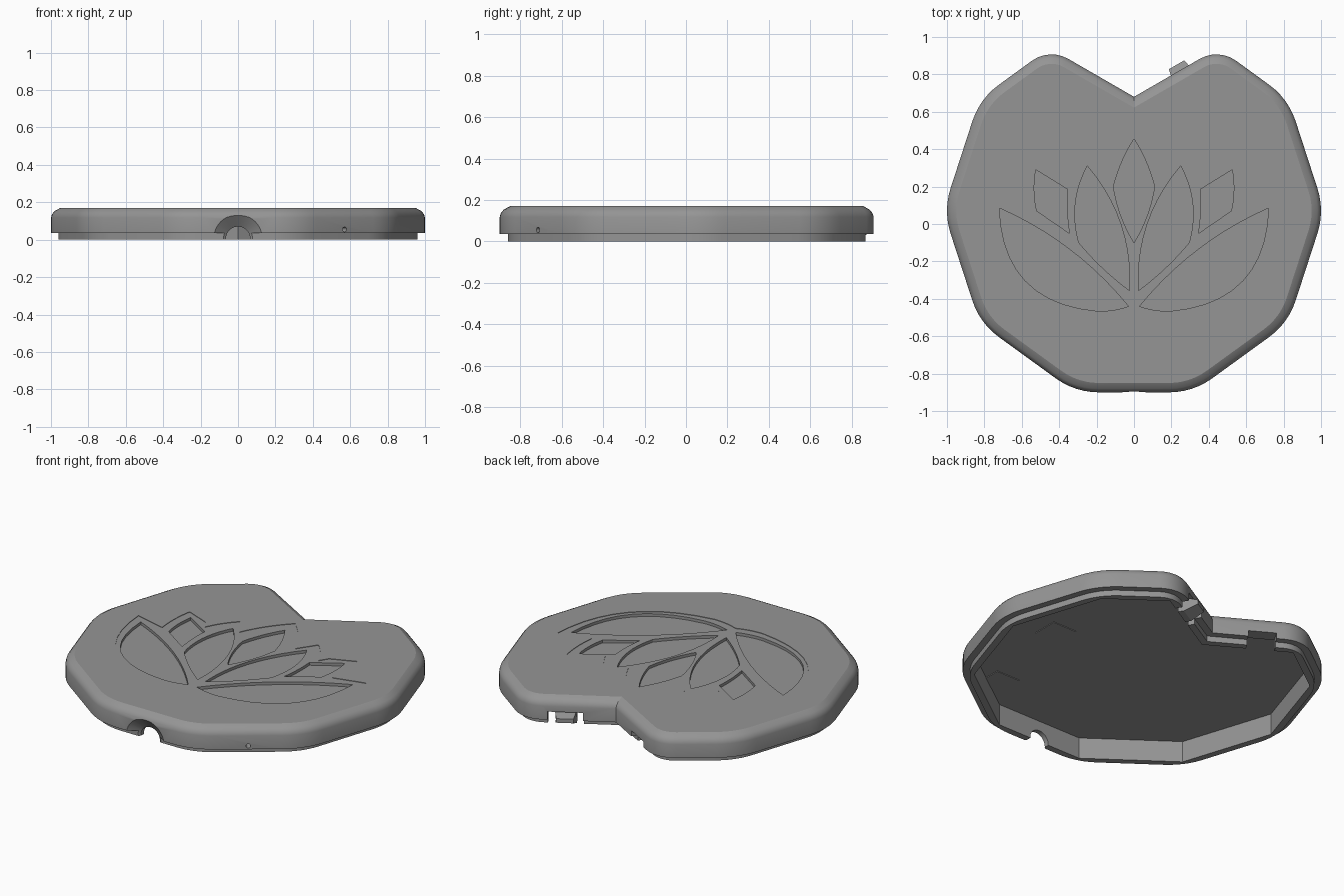
import bpy, bmesh, math
from mathutils import Vector, Matrix

if "Cube" in bpy.data.objects:
    bpy.data.objects.remove(bpy.data.objects["Cube"])

grey = bpy.data.materials.new("plain_grey")
grey.use_nodes = True
grey.diffuse_color = (0.3, 0.3, 0.3, 1)
grey.node_tree.nodes["Principled BSDF"].inputs["Base Color"].default_value = (0.3, 0.3, 0.3, 1)

TOP = 0.17

# Outline corners with fillet radius, clockwise from the heart notch
half = [(0.452, 0.941, 0.18), (0.825, 0.67, 0.39), (1.02, 0.07, 0.39),
        (0.825, -0.53, 0.39), (0.315, -0.9, 0.39)]
corners = [(0, 0.68, 0)] + half + [(-x, y, r) for x, y, r in reversed(half)]


def outline(inset, sharp=False):
    """Inset of the outline, with rounded or sharp corners."""
    pts = []
    n = len(corners)
    for i in range(n):
        prev, here, nxt = (Vector(corners[j % n][:2]) for j in (i - 1, i, i + 1))
        a, b = (here - prev).normalized(), (nxt - here).normalized()
        na, nb = Vector((a.y, -a.x)), Vector((b.y, -b.x))
        mitre = (na + nb) / (1 + na.dot(nb))
        r = corners[i][2]
        if sharp or r == 0:
            pts.append(here + mitre * inset)
        else:
            for k in range(7):
                pts.append(here + mitre * r - na.slerp(nb, k / 6) * (r - inset))
    return pts


def make_object(name, bm):
    bmesh.ops.recalc_face_normals(bm, faces=bm.faces)
    mesh = bpy.data.meshes.new(name)
    bm.to_mesh(mesh)
    bm.free()
    mesh.materials.append(grey)
    obj = bpy.data.objects.new(name, mesh)
    bpy.context.collection.objects.link(obj)
    return obj


def loft(bm, loops):
    """Closed skin through matching loops, capped at both ends."""
    rings = [[bm.verts.new(p) for p in loop] for loop in loops]
    for low, high in zip(rings, rings[1:]):
        for i in range(len(low)):
            j = (i + 1) % len(low)
            bm.faces.new((low[i], low[j], high[j], high[i]))
    bm.faces.new(rings[0])
    bm.faces.new(rings[-1])


def prism(bm, pts, z0, z1):
    loft(bm, [[(p[0], p[1], z) for p in pts] for z in (z0, z1)])


def cut(target, bm):
    cutter = make_object("cutter", bm)
    cutter.hide_render = True
    mod = target.modifiers.new("cut", 'BOOLEAN')
    mod.operation = 'DIFFERENCE'
    mod.solver = 'EXACT'
    mod.object = cutter
    bpy.context.view_layer.objects.active = target
    bpy.ops.object.modifier_apply(modifier=mod.name)
    bpy.data.objects.remove(cutter)


def curved(points, closed=True, steps=10):
    """Path whose edges bow to the left by the given share of their length."""
    pts = []
    for i in range(len(points) if closed else len(points) - 1):
        x, y, bulge = points[i]
        a, b = Vector((x, y)), Vector(points[(i + 1) % len(points)][:2])
        d = b - a
        n = steps if bulge else 1
        for k in range(n):
            t = k / n
            pts.append(a + d * t + Vector((-d.y, d.x)) * bulge * 4 * t * (1 - t))
    return pts


def mirrored(pts):
    return [Vector((-p.x, p.y)) for p in reversed(pts)]


# Lid shell: lip, skirt and rounded shoulder
profile = [(0.04, 0), (0.04, 0.035), (0, 0.035), (0, 0.118),
           (0.006, 0.137), (0.02, 0.154), (0.05, TOP)]
bm = bmesh.new()
loft(bm, [[(p.x, p.y, z) for p in outline(d)] for d, z in profile])
lid = make_object("lid_shell", bm)

# Cavity open at the bottom
bm = bmesh.new()
prism(bm, outline(0.08, sharp=True), -0.1, 0.13)
cut(lid, bm)

# Flower border, very shallow
border = curved([(0, 0.555, 0.05), (0.19, 0.285, 0), (0.267, 0.4, 0.05), (0.385, 0.23, 0),
                 (0.42, 0.285, 0), (0.57, 0.345, 0.04), (0.578, 0.09, 0),
                 (0.775, 0.14, 0.21), (0.165, -0.51, 0.05), (0, -0.48, 0)], closed=False)
bm = bmesh.new()
prism(bm, border + [Vector((0, -0.48))] + mirrored(border)[:-1], TOP - 0.003, TOP + 0.1)
cut(lid, bm)

# Sunken petals
side_petals = [
    [(0.03, -0.44, 0.06), (0.72, 0.085, 0.22), (0.2, -0.465, 0.05)],
    [(0.025, -0.355, 0.1), (0.25, 0.31, 0.1), (0.295, -0.1, 0.03)],
    [(0.345, -0.05, -0.03), (0.355, 0.185, 0), (0.525, 0.29, 0.05), (0.52, 0.07, 0)],
]
centre_petal = [(0, 0.455, 0.04), (0.11, 0.2, 0.05), (0, -0.1, 0.05), (-0.11, 0.2, 0.04)]
bm = bmesh.new()
prism(bm, curved(centre_petal), TOP - 0.02, TOP + 0.1)
for petal in side_petals:
    pts = curved(petal)
    prism(bm, pts, TOP - 0.02, TOP + 0.1)
    prism(bm, mirrored(pts), TOP - 0.02, TOP + 0.1)
cut(lid, bm)

# Flared cable opening at the front
bm = bmesh.new()
loft(bm, [[(r * math.cos(a), y, 0.005 + r * math.sin(a))
           for a in (math.tau * k / 40 for k in range(40))]
          for y, r in ((-0.95, 0.13), (-0.9, 0.13), (-0.85, 0.065), (-0.75, 0.065))])
cut(lid, bm)

# Pin hole in the front side wall
bm = bmesh.new()
bmesh.ops.create_cone(bm, cap_ends=True, segments=24, radius1=0.013, radius2=0.013, depth=0.12,
                      matrix=Matrix.Translation((0.57, -0.715, 0.055))
                      @ Matrix.Rotation(math.radians(-54), 4, 'Z')
                      @ Matrix.Rotation(math.radians(90), 4, 'Y'))
cut(lid, bm)


def on_notch(t, n, z, side=1):
    """Point along the notch wall: t along it, n outward."""
    return (side * (0.245 + 0.866 * t - 0.5 * n), 0.821 + 0.5 * t + 0.866 * n, z)


# Clip window and its matching slot
bm = bmesh.new()
for side, width, height in ((1, 0.1, 0.085), (-1, 0.08, 0.07)):
    loft(bm, [[on_notch(t, n, z, side) for t, n in
               ((-width, -0.12), (width, -0.12), (width, 0.05), (-width, 0.05))]
              for z in (-0.05, height)])
cut(lid, bm)

# Snap clip with a wedge head
clip_profile = [(-0.08, 0.14), (-0.08, 0), (-0.045, 0), (0.035, 0.035),
                (0.035, 0.06), (-0.03, 0.08), (-0.03, 0.14)]
bm = bmesh.new()
loft(bm, [[on_notch(t if n < 0 else t * 0.8, n, z) for n, z in clip_profile]
          for t in (-0.06, 0.06)])
clip = make_object("snap_clip", bm)

# Thin pads on the inside
for name, x, y in (("side_pad", 0.57, 0.0), ("front_pad", 0.46, -0.62)):
    bm = bmesh.new()
    s = 0.08
    prism(bm, [(x - s, y - s), (x + s, y - s), (x + s, y + s), (x - s, y + s)], 0.126, 0.132)
    make_object(name, bm)

# Smooth shoulders and crisp edges
bpy.ops.object.select_all(action='DESELECT')
lid.select_set(True)
bpy.context.view_layer.objects.active = lid
bpy.ops.object.shade_smooth_by_angle(angle=math.radians(25))
